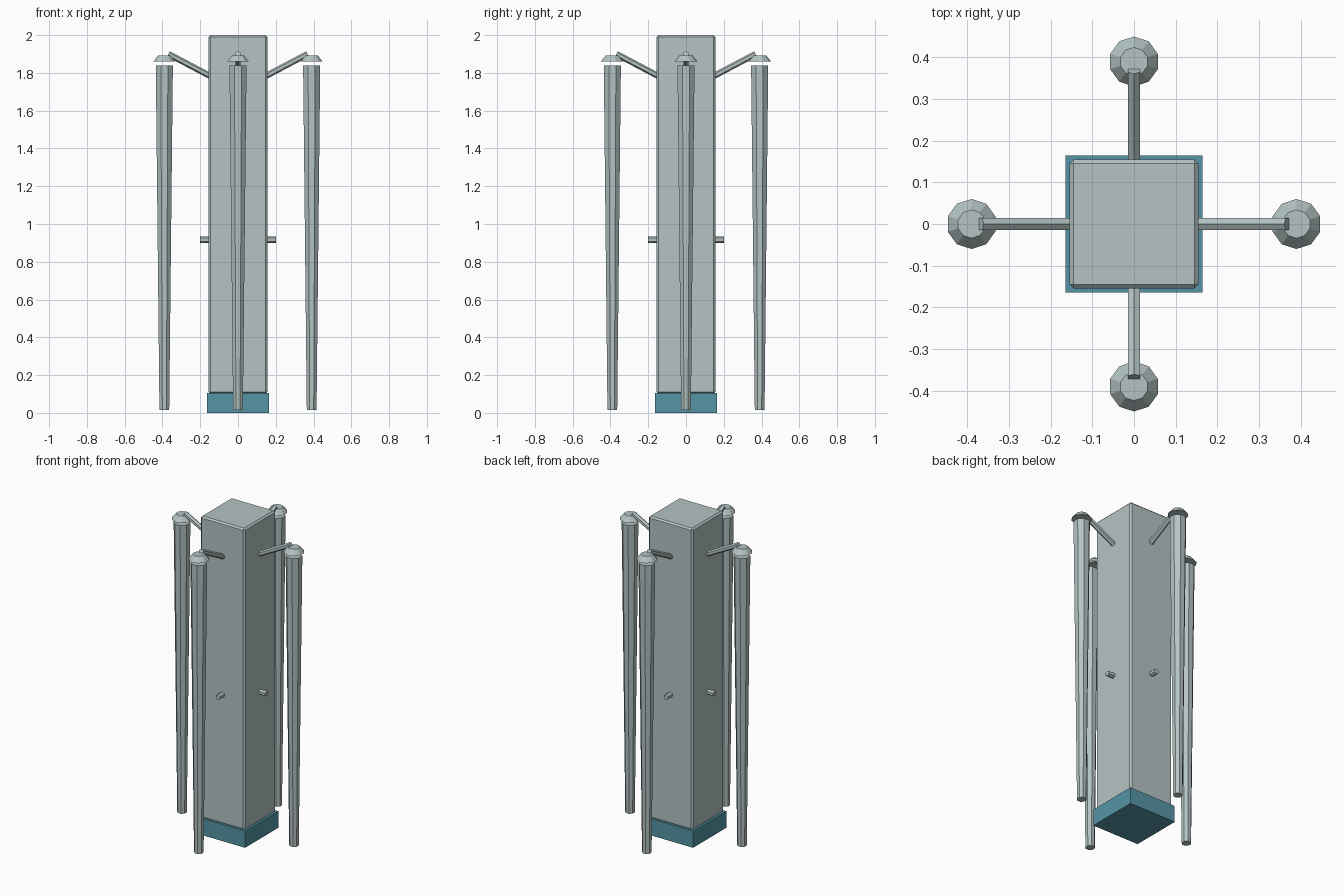
import bpy, bmesh, math
from mathutils import Vector, Matrix

if "Cube" in bpy.data.objects:
    bpy.data.objects.remove(bpy.data.objects["Cube"])


def material(name, color):
    m = bpy.data.materials.new(name)
    m.diffuse_color = (*color, 1)
    m.use_nodes = True
    m.node_tree.nodes["Principled BSDF"].inputs["Base Color"].default_value = m.diffuse_color
    return m


GREY = material("pale grey metal", (0.46, 0.55, 0.55))
BLUE = material("teal blue", (0.09, 0.30, 0.38))


def finish(name, bm, mat):
    bmesh.ops.recalc_face_normals(bm, faces=bm.faces)
    me = bpy.data.meshes.new(name)
    bm.to_mesh(me)
    bm.free()
    me.materials.append(mat)
    ob = bpy.data.objects.new(name, me)
    bpy.context.collection.objects.link(ob)
    return ob


def box(name, half, z0, z1, mat):
    bm = bmesh.new()
    bmesh.ops.create_cube(bm, size=1)
    for v in bm.verts:
        v.co = Vector((v.co.x * 2 * half, v.co.y * 2 * half, z0 + (v.co.z + 0.5) * (z1 - z0)))
    return finish(name, bm, mat)


def lathe(name, profile, sides, mat, matrix, phase=0.0):
    """Closed faceted solid from (radius, height) rings along local z."""
    bm = bmesh.new()
    rings = []
    for r, z in profile:
        ring = []
        for i in range(sides):
            a = phase + math.tau * i / sides
            ring.append(bm.verts.new(matrix @ Vector((r * math.sin(a), r * math.cos(a), z))))
        rings.append(ring)
    for lo, hi in zip(rings, rings[1:]):
        for i in range(sides):
            j = (i + 1) % sides
            bm.faces.new((lo[i], lo[j], hi[j], hi[i]))
    bm.faces.new(rings[0])
    bm.faces.new(rings[-1])
    return finish(name, bm, mat)


def rod(name, a, b, radius):
    a, b = Vector(a), Vector(b)
    d = b - a
    m = Matrix.Translation(a) @ d.to_track_quat('Z', 'Y').to_matrix().to_4x4()
    return lathe(name, [(radius, 0), (radius, d.length)], 6, GREY, m)


# Square central column with chamfered edges, on a wider plinth
column = box("column", 0.155, 0.10, 2.0, GREY)
bevel = column.modifiers.new("chamfer", 'BEVEL')
bevel.width = 0.01
bevel.segments = 1
box("plinth", 0.165, 0.0, 0.105, BLUE)

# Hanging tube, floating cap, slanted arm and small peg on each side
for side, (dx, dy) in {"right": (1, 0), "back": (0, 1), "left": (-1, 0), "front": (0, -1)}.items():
    at = Matrix.Translation((0.39 * dx, 0.39 * dy, 0))
    lathe(side + "_tube", [(0.028, 0.015), (0.049, 1.84)], 8, GREY, at, math.pi / 8)
    lathe(side + "_cap", [(0.06, 1.861), (0.034, 1.893)], 10, GREY, at)
    rod(side + "_arm", (0.15 * dx, 0.15 * dy, 1.785), (0.368 * dx, 0.368 * dy, 1.9), 0.016)
    rod(side + "_peg", (0.14 * dx, 0.14 * dy, 0.917), (0.2 * dx, 0.2 * dy, 0.917), 0.017)
